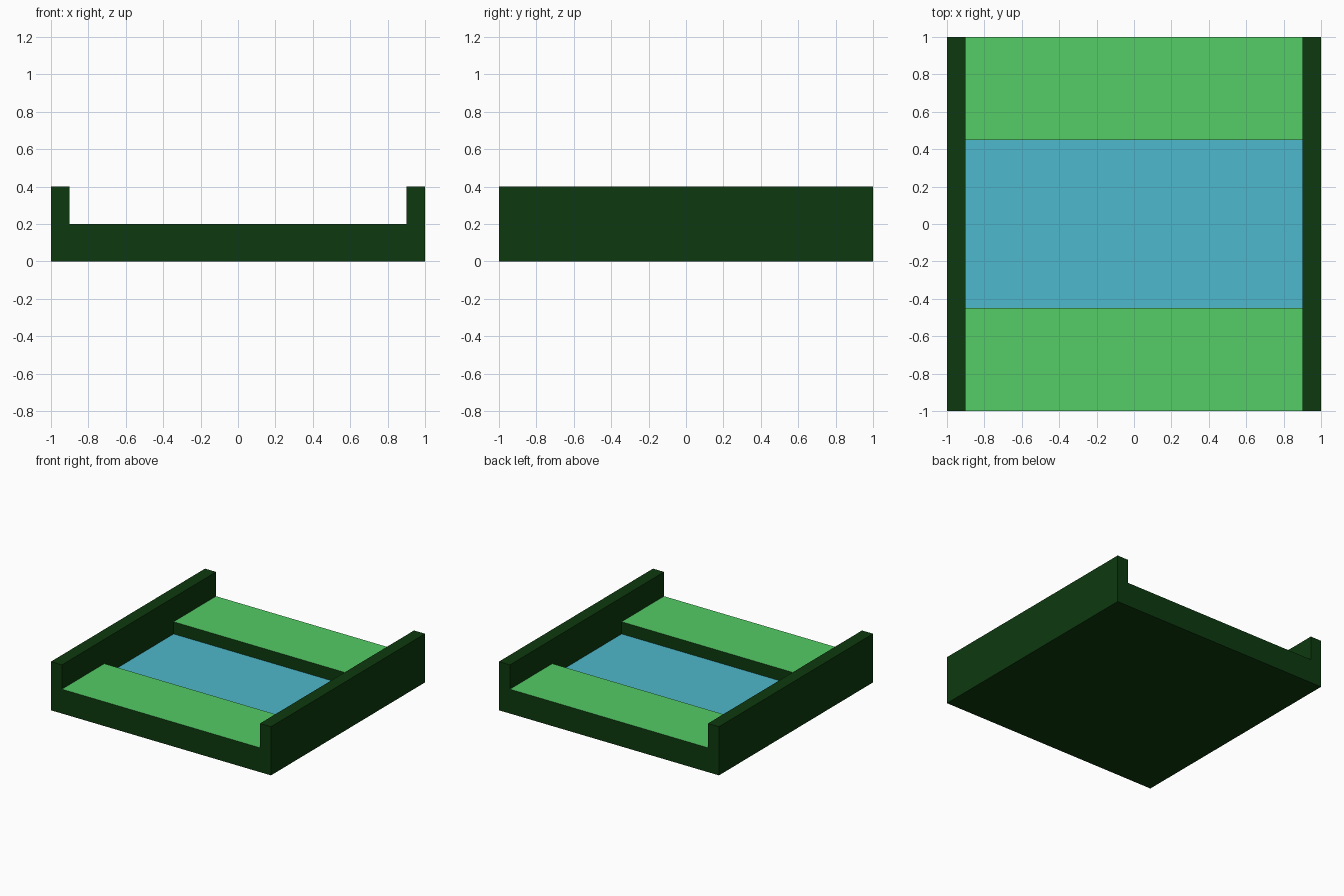
import bpy
import bmesh
from mathutils import Vector

cube = bpy.data.objects.get("Cube")
if cube:
    bpy.data.objects.remove(cube, do_unlink=True)

HALF = 1.0        # half width and half length
INNER = 0.9       # inner side of the rails
BANK = 0.2        # grass height
RAIL = 0.4        # rail height
WATER = 0.1       # water height
CHANNEL = 0.45    # half width of the channel


def make_material(name, colour):
    mat = bpy.data.materials.new(name)
    mat.use_nodes = True
    mat.diffuse_color = (*colour, 1)
    mat.node_tree.nodes["Principled BSDF"].inputs["Base Color"].default_value = (*colour, 1)
    return mat


materials = [
    make_material("dark green", (0.004, 0.042, 0.0045)),
    make_material("grass green", (0.089, 0.604, 0.133)),
    make_material("water blue", (0.076, 0.479, 0.604)),
]

bm = bmesh.new()

# U-shaped cross-section, extruded from front to back
half_profile = [(HALF, 0), (HALF, RAIL), (INNER, RAIL), (INNER, BANK)]
profile = half_profile + [(-x, z) for x, z in reversed(half_profile)]
section = bm.faces.new([bm.verts.new((x, -HALF, z)) for x, z in profile])
result = bmesh.ops.extrude_face_region(bm, geom=[section], use_keep_orig=True)
back = [g for g in result["geom"] if isinstance(g, bmesh.types.BMVert)]
bmesh.ops.translate(bm, verts=back, vec=(0, 2 * HALF, 0))
bmesh.ops.recalc_face_normals(bm, faces=bm.faces[:])


def floor_faces():
    return [f for f in bm.faces
            if f.normal.z > 0.9 and abs(f.calc_center_median().z - BANK) < 0.001]


# Cut the floor across and sink its middle to form the channel
for y in (-CHANNEL, CHANNEL):
    faces = floor_faces()
    edges = {e for f in faces for e in f.edges}
    verts = {v for f in faces for v in f.verts}
    bmesh.ops.bisect_plane(bm, geom=faces + list(edges) + list(verts),
                           plane_co=Vector((0, y, 0)), plane_no=Vector((0, 1, 0)))
bm.normal_update()
middle = [f for f in floor_faces() if abs(f.calc_center_median().y) < 0.1]
sunk = bmesh.ops.extrude_discrete_faces(bm, faces=middle)["faces"]
bmesh.ops.translate(bm, verts=list({v for f in sunk for v in f.verts}),
                    vec=(0, 0, WATER - BANK))
bmesh.ops.recalc_face_normals(bm, faces=bm.faces[:])
bm.normal_update()

# Upward faces: grass on the banks, water in the channel
for f in bm.faces:
    z = f.calc_center_median().z
    f.material_index = 0
    if f.normal.z > 0.9 and z < BANK + 0.01:
        f.material_index = 1 if z > WATER + 0.01 else 2

mesh = bpy.data.meshes.new("river_tile")
bm.to_mesh(mesh)
bm.free()
for mat in materials:
    mesh.materials.append(mat)
bpy.context.collection.objects.link(bpy.data.objects.new("river_tile", mesh))
